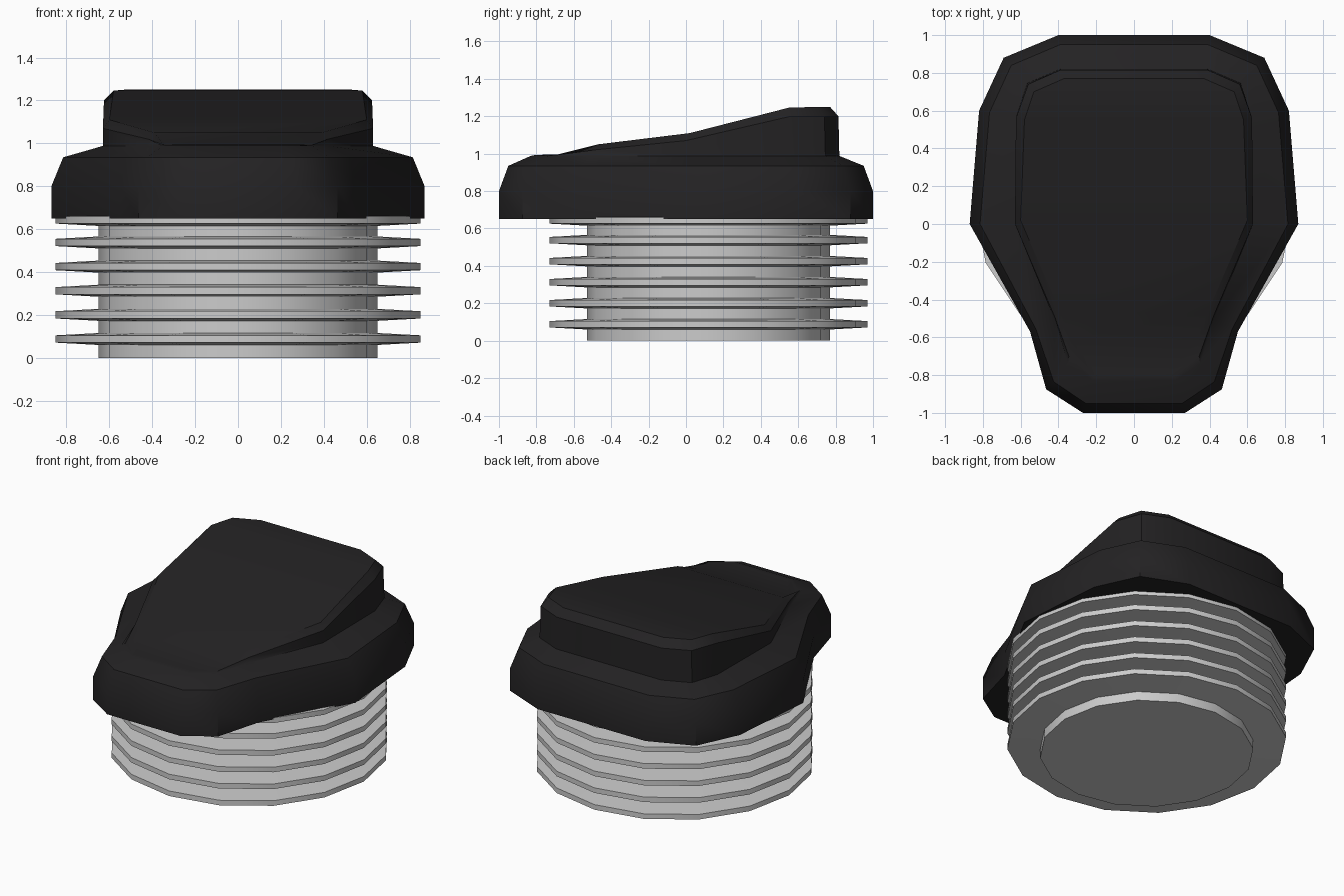
import bpy, bmesh, math

if "Cube" in bpy.data.objects:
    bpy.data.objects.remove(bpy.data.objects["Cube"])

SIDES = 16
CENTRE_Y = 0.12


def finish(name, bm, angle):
    bmesh.ops.recalc_face_normals(bm, faces=bm.faces)
    mesh = bpy.data.meshes.new(name)
    bm.to_mesh(mesh)
    bm.free()
    obj = bpy.data.objects.new(name, mesh)
    bpy.context.collection.objects.link(obj)
    bpy.ops.object.select_all(action='DESELECT')
    obj.select_set(True)
    bpy.context.view_layer.objects.active = obj
    bpy.ops.object.shade_smooth_by_angle(angle=math.radians(angle))
    return obj


def loft(bm, rings):
    """Join successive rings of points with quads and return the vertex rings."""
    loops = [[bm.verts.new(p) for p in ring] for ring in rings]
    for a, b in zip(loops, loops[1:]):
        for i in range(len(a)):
            j = (i + 1) % len(a)
            bm.faces.new((a[i], a[j], b[j], b[i]))
    return loops


def mirrored(half):
    """Half outline from back to front, closed by its mirror image."""
    return half + [(-x, y, z) for x, y, z in reversed(half)]


def at_height(outline, z):
    return mirrored([(x, y, z) for x, y in outline])


# Finned plug: stepped profile (radius, height) turned around a vertical axis
profile = [(0.65, 0.0)]
for k in range(6):
    zc = 0.088 + 0.1125 * k
    if k == 5:
        zc = 0.643
    profile += [(0.65, zc - 0.028), (0.85, zc - 0.017),
                (0.85, zc + 0.017), (0.65, zc + 0.028)]
profile.append((0.65, 0.70))
bm = bmesh.new()
angles = [2 * math.pi * i / SIDES for i in range(SIDES)]
loops = loft(bm, [[(r * math.cos(a), CENTRE_Y + r * math.sin(a), z) for a in angles]
                  for r, z in profile])
bm.faces.new(loops[0])
bm.faces.new(loops[-1])
finish("finned_plug", bm, 30)

# Cap: skirt, sloped shoulder, then the raised wedge with a softened rim
outer = [(0.40, 1.0), (0.69, 0.88), (0.82, 0.60), (0.87, 0.0),
         (0.55, -0.57), (0.465, -0.875), (0.27, -1.0)]
shoulder = [(0.39, 0.95), (0.65, 0.84), (0.765, 0.59), (0.815, 0.0),
            (0.52, -0.555), (0.425, -0.835), (0.255, -0.95)]
foot = [(0.39, 0.82), (0.565, 0.745), (0.625, 0.56), (0.63, 0.0),
        (0.42, -0.51), (0.35, -0.74), (0.22, -0.83)]
rim = [(0.39, 0.815, 1.20), (0.56, 0.74, 1.20), (0.625, 0.56, 1.20), (0.63, 0.0, 1.07),
       (0.42, -0.49, 1.02), (0.345, -0.70, 0.992), (0.215, -0.81, 0.992)]
crown = [(0.37, 0.77, 1.25), (0.53, 0.70, 1.25), (0.58, 0.55, 1.246), (0.60, 0.02, 1.11),
         (0.39, -0.47, 1.05), (0.33, -0.61, 0.996), (0.20, -0.79, 0.994)]
bm = bmesh.new()
loops = loft(bm, [at_height(outer, 0.65), at_height(outer, 0.80),
                  at_height(shoulder, 0.935), at_height(foot, 0.988),
                  mirrored(rim), mirrored(crown)])
# Close top and underside with strips between mirrored points
for ring in (loops[0], loops[-1]):
    n = len(ring)
    for i in range(n // 2 - 1):
        bm.faces.new((ring[i], ring[i + 1], ring[n - 2 - i], ring[n - 1 - i]))
cap = finish("cap", bm, 40)

black = bpy.data.materials.new("matte_black")
black.diffuse_color = (0.017, 0.016, 0.017, 1)
black.use_nodes = True
black.node_tree.nodes["Principled BSDF"].inputs["Base Color"].default_value = black.diffuse_color
cap.data.materials.append(black)
